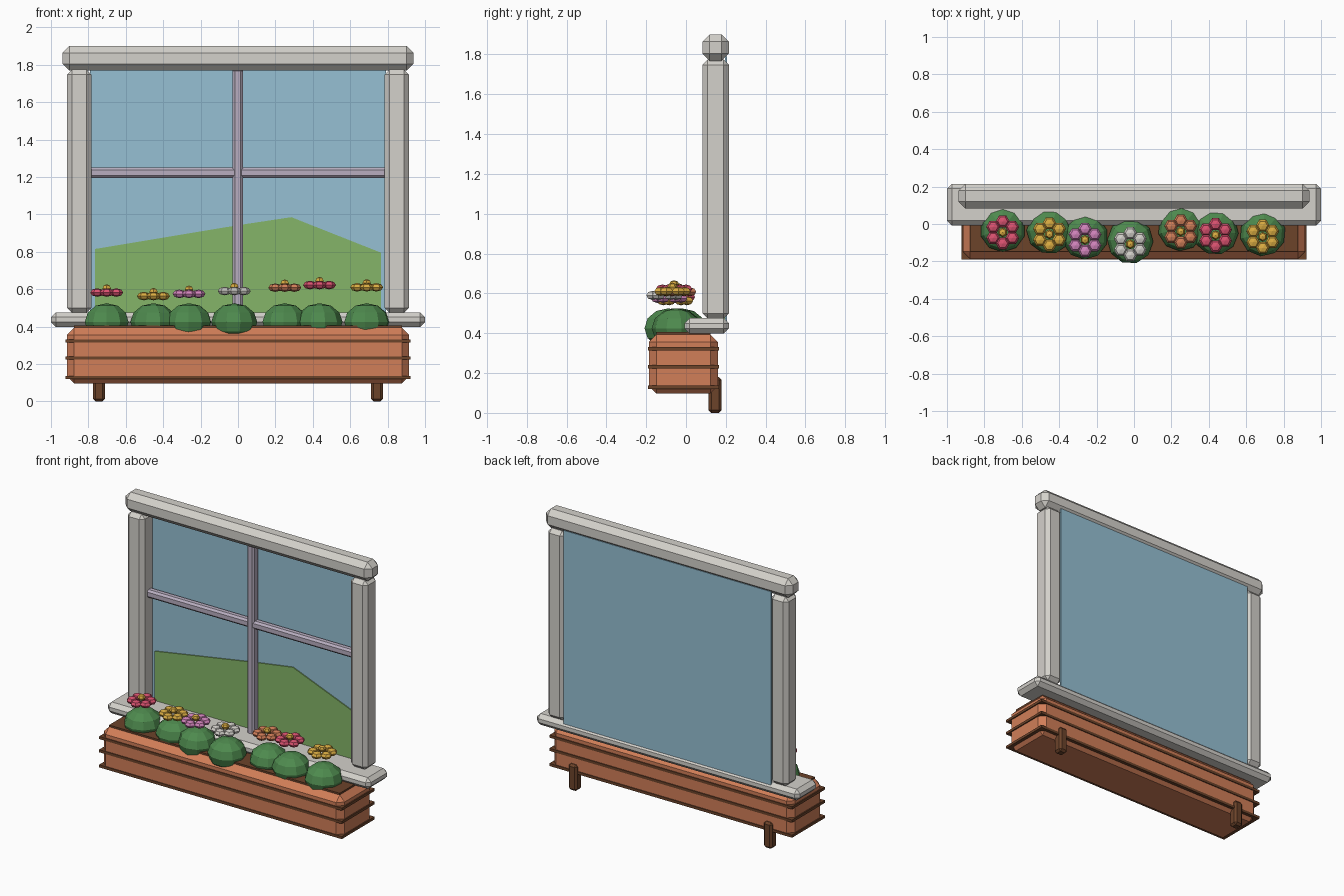
import bpy, bmesh, math
from mathutils import Matrix, Vector

cube = bpy.data.objects.get("Cube")
if cube:
    bpy.data.objects.remove(cube, do_unlink=True)


def material(name, r, g, b):
    """Flat colour given as 0-255 display values, stored linear."""
    lin = [((c / 255 + 0.055) / 1.055) ** 2.4 for c in (r, g, b)] + [1]
    m = bpy.data.materials.new(name)
    m.use_nodes = True
    m.diffuse_color = lin
    m.node_tree.nodes["Principled BSDF"].inputs["Base Color"].default_value = lin
    return m


STONE = material("pale stone", 212, 209, 203)
MAUVE = material("mauve grey", 184, 174, 192)
SKY = material("sky blue", 150, 192, 212)
HILL = material("meadow green", 133, 181, 104)
LEAF = material("leaf green", 78, 138, 78)
CLAY = material("terracotta", 209, 126, 88)
WOOD = material("dark brown", 108, 67, 42)
RED = material("rose red", 218, 82, 112)
GOLD = material("gold", 218, 172, 66)
ORCHID = material("orchid pink", 210, 132, 188)


def finish(name, bm, mats):
    mesh = bpy.data.meshes.new(name)
    bmesh.ops.recalc_face_normals(bm, faces=bm.faces)
    bm.to_mesh(mesh)
    bm.free()
    obj = bpy.data.objects.new(name, mesh)
    bpy.context.collection.objects.link(obj)
    for m in mats:
        mesh.materials.append(m)
    return obj


def box(name, xs, ys, zs, mat, chamfer=0):
    """Box between pairs of limits, with flat chamfered edges."""
    bm = bmesh.new()
    size = [b - a for a, b in (xs, ys, zs)]
    mid = [(a + b) / 2 for a, b in (xs, ys, zs)]
    bmesh.ops.create_cube(bm, size=1, matrix=Matrix.Translation(mid) @ Matrix.Diagonal((*size, 1)))
    if chamfer:
        bmesh.ops.bevel(bm, geom=bm.edges[:], offset=chamfer, segments=1,
                        affect='EDGES', clamp_overlap=True)
    return finish(name, bm, [mat])


def add_ball(bm, centre, radius, height, sides, rings, turn=0, slot=0):
    """Faceted, flattened ball."""
    old = set(bm.faces)
    bmesh.ops.create_uvsphere(
        bm, u_segments=sides, v_segments=rings, radius=1,
        matrix=Matrix.Translation(centre) @ Matrix.Rotation(turn, 4, 'Z')
        @ Matrix.Diagonal((radius, radius, height, 1)))
    for f in bm.faces:
        if f not in old:
            f.material_index = slot


# Window frame
FRAME_Y = (0.083, 0.215)
box("header", (-0.938, 0.938), FRAME_Y, (1.768, 1.9), STONE, 0.036)
box("sill", (-1, 1), (-0.008, 0.215), (0.398, 0.476), STONE, 0.026)
for side, label in ((1, "left"), (-1, "right")):
    box(label + "_post", sorted((side * 0.784, side * 0.914)), FRAME_Y,
        (0.474, 1.774), STONE, 0.026)

# Glazing bars and glass
box("vertical_bar", (-0.029, 0.027), (0.13, 0.19), (0.46, 1.78), MAUVE, 0.013)
box("horizontal_bar", (-0.8, 0.8), (0.134, 0.188), (1.195, 1.25), MAUVE, 0.013)
box("glass", (-0.79, 0.79), (0.196, 0.205), (0.46, 1.79), SKY)

# Distant hill plate in front of the glass
bm = bmesh.new()
outline = [(-0.765, 0.46), (0.765, 0.46), (0.765, 0.795), (0.285, 0.985), (0, 0.942), (-0.765, 0.815)]
hill = bm.faces.new([bm.verts.new((x, 0.195, z)) for x, z in outline])
out = bmesh.ops.extrude_face_region(bm, geom=[hill])
front = [v for v in out["geom"] if isinstance(v, bmesh.types.BMVert)]
bmesh.ops.translate(bm, verts=front, vec=Vector((0, -0.007, 0)))
finish("hill", bm, [HILL])

# Planter box with bands, soil and brackets
box("planter", (-0.915, 0.915), (-0.186, 0.16), (0.097, 0.394), CLAY, 0.038)
for i, z in enumerate((0.128, 0.232, 0.323)):
    box("planter_band_%d" % (i + 1), (-0.923, 0.923), (-0.191, 0.166),
        (z - 0.009, z + 0.009), WOOD)
box("soil", (-0.877, 0.877), (-0.148, 0.122), (0.37, 0.406), WOOD)
for side, label in ((1, "left"), (-1, "right")):
    box(label + "_bracket", sorted((side * 0.71, side * 0.775)), (0.113, 0.179),
        (0, 0.18), WOOD, 0.014)

# Bushes with a floating six-petal bloom over each: x, y, bloom height, colour
PLANTS = [
    (-0.702, -0.045, 0.582, RED), (-0.452, -0.055, 0.563, GOLD),
    (-0.262, -0.085, 0.575, ORCHID), (-0.02, -0.108, 0.59, STONE),
    (0.25, -0.04, 0.608, CLAY), (0.436, -0.06, 0.622, RED),
    (0.688, -0.068, 0.61, GOLD),
]
for i, (x, y, z, colour) in enumerate(PLANTS):
    bm = bmesh.new()
    add_ball(bm, (x, y + 0.018, 0.425), 0.123, 0.1, 10, 6, turn=0.3 * i)
    finish("bush_%d" % (i + 1), bm, [LEAF])

    bm = bmesh.new()
    for k in range(6):
        a = math.radians(60 * k + 30)
        add_ball(bm, (x + 0.059 * math.cos(a), y + 0.059 * math.sin(a), z),
                 0.037, 0.023, 6, 4, turn=a)
    add_ball(bm, (x, y, z + 0.022), 0.026, 0.022, 6, 4, slot=1)
    finish("bloom_%d" % (i + 1), bm, [colour, GOLD])
